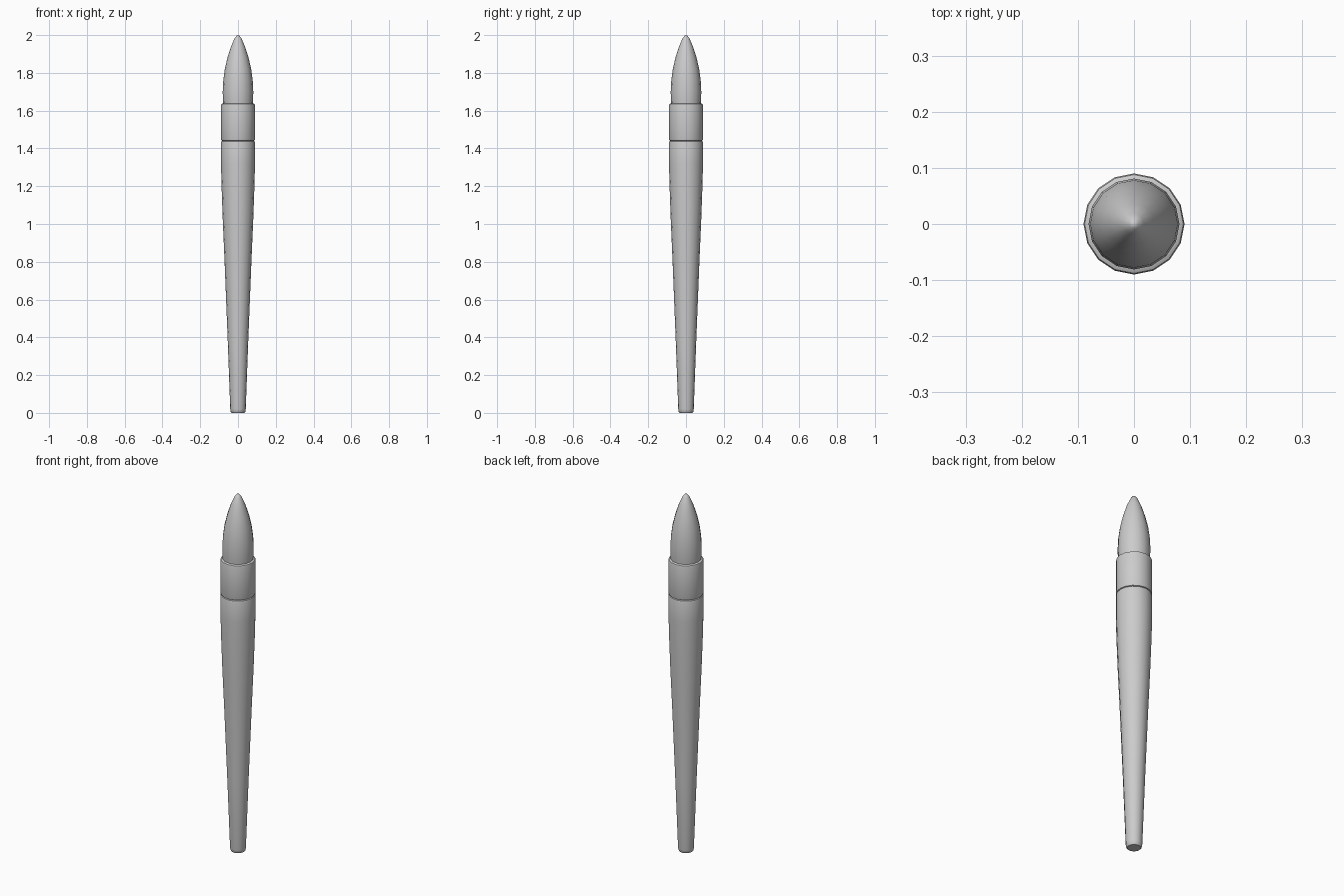
import bpy, bmesh, math

cube = bpy.data.objects.get("Cube")
if cube:
    bpy.data.objects.remove(cube, do_unlink=True)

SIDES = 16

grey = bpy.data.materials.new("plain_grey")
grey.use_nodes = True
colour = (0.6, 0.6, 0.6, 1)
grey.diffuse_color = colour
grey.node_tree.nodes["Principled BSDF"].inputs["Base Color"].default_value = colour


def lathe(name, profile):
    """Spin a (radius, height) profile around z; both ends are closed."""
    bm = bmesh.new()
    verts = [bm.verts.new((r, 0, z)) for r, z in profile]
    edges = [bm.edges.new(pair) for pair in zip(verts, verts[1:])]
    bmesh.ops.spin(bm, geom=verts + edges, cent=(0, 0, 0), axis=(0, 0, 1),
                   angle=math.tau, steps=SIDES, use_merge=True)
    bmesh.ops.remove_doubles(bm, verts=bm.verts, dist=0.0005)
    bmesh.ops.holes_fill(bm, edges=bm.edges, sides=SIDES)
    bmesh.ops.recalc_face_normals(bm, faces=bm.faces)
    mesh = bpy.data.meshes.new(name)
    bm.to_mesh(mesh)
    bm.free()
    mesh.materials.append(grey)
    obj = bpy.data.objects.new(name, mesh)
    bpy.context.collection.objects.link(obj)
    bpy.ops.object.select_all(action="DESELECT")
    obj.select_set(True)
    bpy.context.view_layer.objects.active = obj
    bpy.ops.object.shade_smooth_by_angle(angle=math.radians(40))
    return obj


# Long tapered handle with softened ends
lathe("handle", [(0.034, 0), (0.039, 0.006), (0.041, 0.02), (0.055, 0.4),
                 (0.071, 0.8), (0.081, 1.03), (0.087, 1.2), (0.09, 1.32),
                 (0.09, 1.43), (0.088, 1.437), (0.083, 1.44)])

# Collar band holding the bristles
lathe("ferrule", [(0.083, 1.44), (0.088, 1.443), (0.09, 1.45),
                  (0.09, 1.627), (0.088, 1.635), (0.081, 1.639)])

# Pointed bristle head
lathe("bristles", [(0.078, 1.63), (0.08, 1.66), (0.081, 1.7), (0.078, 1.76),
                   (0.07, 1.82), (0.056, 1.88), (0.037, 1.94),
                   (0.018, 1.983), (0.008, 1.996), (0, 2)])
